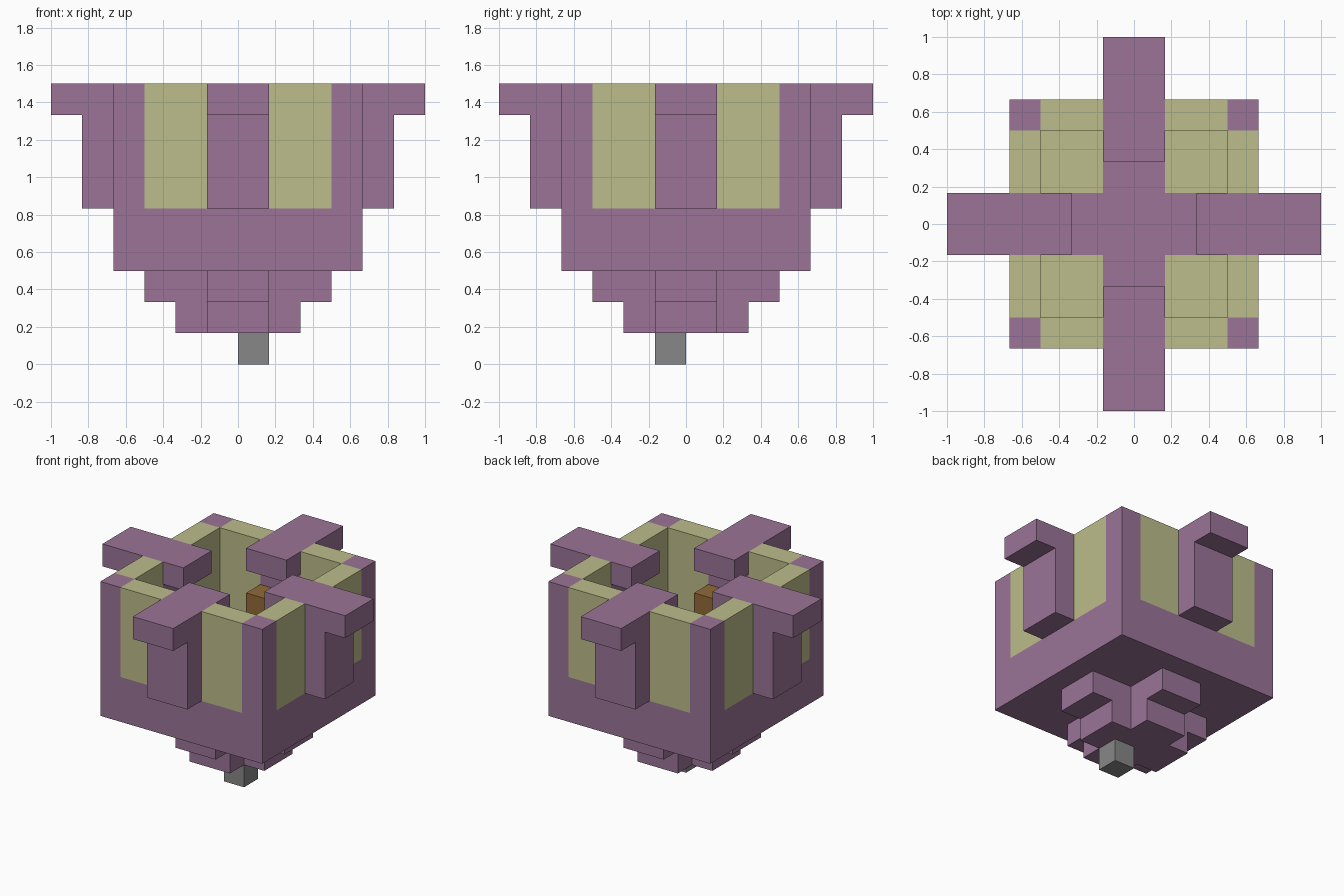
import bpy
import bmesh
from mathutils import Matrix, Vector
from math import pi

U = 1 / 6  # one block

cube = bpy.data.objects.get("Cube")
if cube:
    bpy.data.objects.remove(cube, do_unlink=True)


def material(name, rgb):
    mat = bpy.data.materials.new(name)
    mat.use_nodes = True
    colour = (*rgb, 1)
    mat.diffuse_color = colour
    mat.node_tree.nodes["Principled BSDF"].inputs["Base Color"].default_value = colour
    return mat


purple = material("dusty purple", (0.325, 0.175, 0.31))
yellow = material("pale yellow", (0.505, 0.51, 0.258))
grey = material("grey", (0.25, 0.245, 0.25))
brown = material("orange brown", (0.28, 0.145, 0.04))


def block(name, mat, low, high, turn=0):
    """Box between two corners in block units, turned by quarter turns."""
    low, high = Vector(low) * U, Vector(high) * U
    bm = bmesh.new()
    place = (Matrix.Rotation(turn * pi / 2, 4, "Z")
             @ Matrix.Translation((low + high) / 2)
             @ Matrix.Diagonal((*(high - low), 1)))
    bmesh.ops.create_cube(bm, size=1, matrix=place)
    mesh = bpy.data.meshes.new(name)
    bm.to_mesh(mesh)
    bm.free()
    mesh.materials.append(mat)
    obj = bpy.data.objects.new(name, mesh)
    bpy.context.collection.objects.link(obj)
    return obj


# Off-centre stem and the body base
block("stem", grey, (0, -1, 0), (1, 0, 1))
block("body_base", purple, (-4, -4, 3), (4, 4, 5))

# Two stepped crosses under the body
for name, reach, z in (("lower_cross", 2, 1), ("upper_cross", 3, 2)):
    block(name + "_bar", purple, (-reach, -1, z), (reach, 1, z + 1))
    for turn in (0, 2):
        block(name + "_arm", purple, (-1, 1, z), (1, reach, z + 1), turn)

# Four identical sides
for turn in range(4):
    block("corner_post", purple, (3, 3, 5), (4, 4, 9), turn)
    for x in (-3, 1):
        block("wall_panel", yellow, (x, 3, 5), (x + 2, 4, 9), turn)
    block("floor_plate", yellow, (1, 1, 5), (3, 3, 5.03), turn)
    block("side_pillar", purple, (-1, 3, 5), (1, 5, 8), turn)
    block("top_beam", purple, (-1, 2, 8), (1, 6, 9), turn)
    block("inner_pod", brown, (-1, 2, 5), (1, 3, 7), turn)
